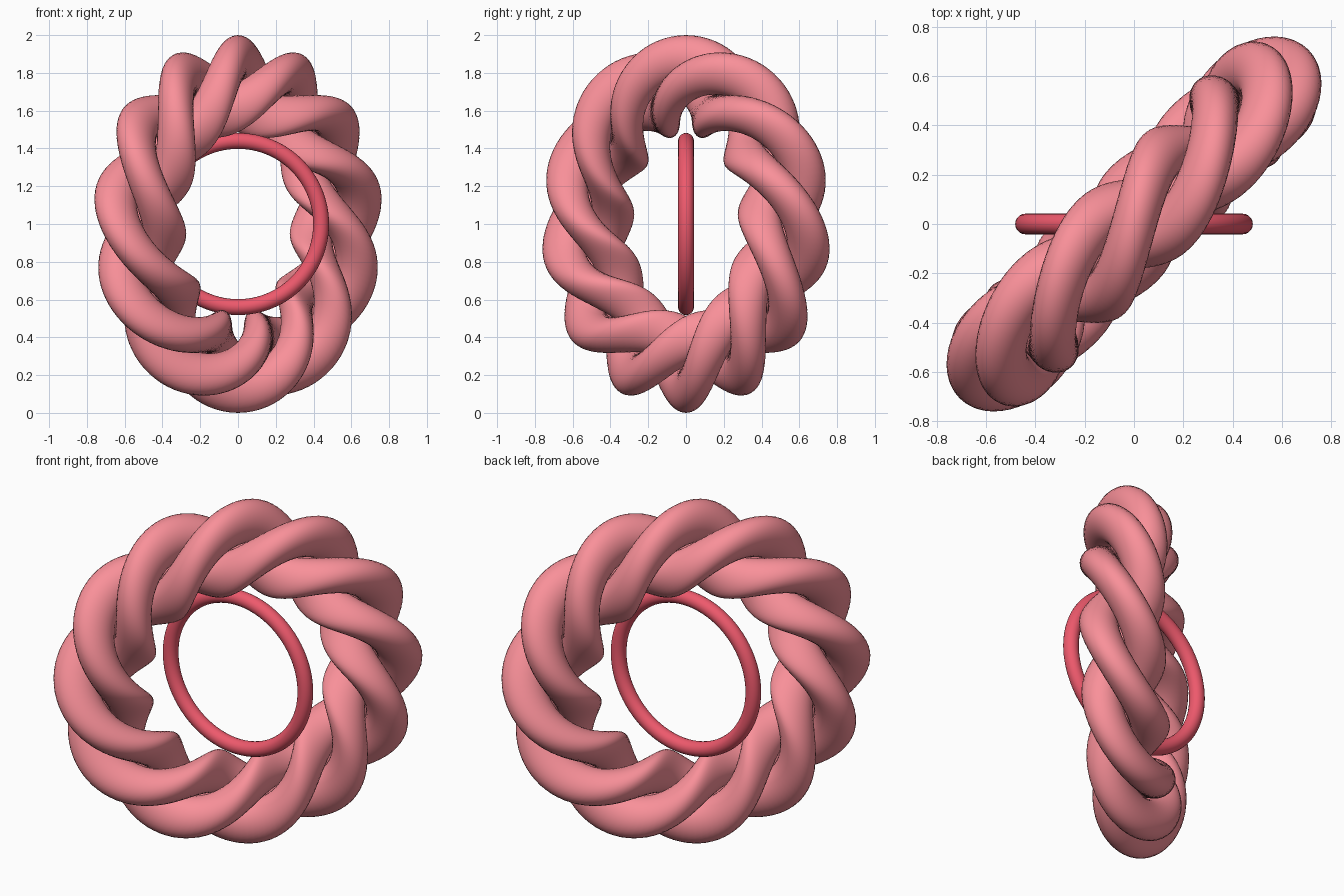
import bpy, bmesh, math
from mathutils import Vector

if "Cube" in bpy.data.objects:
    bpy.data.objects.remove(bpy.data.objects["Cube"])

STRANDS, TURNS, STEPS, SIDES = 3, 4, 192, 32
R, A, TUBE, FLAT = 0.738, 0.142, 0.12, 0.88  # ring radius, strand offset, strand radius, axial squash
U = Vector((1, 1, 0)).normalized()   # in-plane direction of the rope ring
N = Vector((1, -1, 0)).normalized()  # axis of the rope ring
Z = Vector((0, 0, 1))


def material(name, color):
    m = bpy.data.materials.new(name)
    m.diffuse_color = (*color, 1)
    m.use_nodes = True
    m.node_tree.nodes["Principled BSDF"].inputs["Base Color"].default_value = m.diffuse_color
    return m


def strand(index, mat):
    # circles in radial planes, winding around the ring
    bm = bmesh.new()
    rings = []
    for i in range(STEPS):
        t = 2 * math.pi * i / STEPS
        w = TURNS * t + 2 * math.pi * index / STRANDS
        out = U * math.sin(t) + Z * math.cos(t)
        ring = []
        for j in range(SIDES):
            s = 2 * math.pi * j / SIDES + w
            rho = R + A * math.cos(w) + TUBE * math.cos(s)
            h = FLAT * (A * math.sin(w) + TUBE * math.sin(s))
            ring.append(bm.verts.new(Z + out * rho - N * h))
        rings.append(ring)
    for i in range(STEPS):
        a, b = rings[i], rings[(i + 1) % STEPS]
        for j in range(SIDES):
            k = (j + 1) % SIDES
            bm.faces.new((a[j], a[k], b[k], b[j])).smooth = True
    bmesh.ops.recalc_face_normals(bm, faces=bm.faces)
    me = bpy.data.meshes.new("rope_strand")
    bm.to_mesh(me)
    bm.free()
    me.materials.append(mat)
    ob = bpy.data.objects.new(f"rope_strand_{index + 1}", me)
    bpy.context.collection.objects.link(ob)


# Twisted rope ring, standing diagonally
rope = material("rope_pink", (0.95, 0.28, 0.32))
for k in range(STRANDS):
    strand(k, rope)

# Thin inner ring, facing the front
bpy.ops.mesh.primitive_torus_add(major_radius=0.44, minor_radius=0.042, major_segments=96,
                                 minor_segments=20, location=(0, 0, 1),
                                 rotation=(math.pi / 2, 0, 0))
ring = bpy.context.object
ring.name = "inner_ring"
ring.data.materials.append(material("ring_red", (0.85, 0.1, 0.15)))
bpy.ops.object.shade_smooth()
